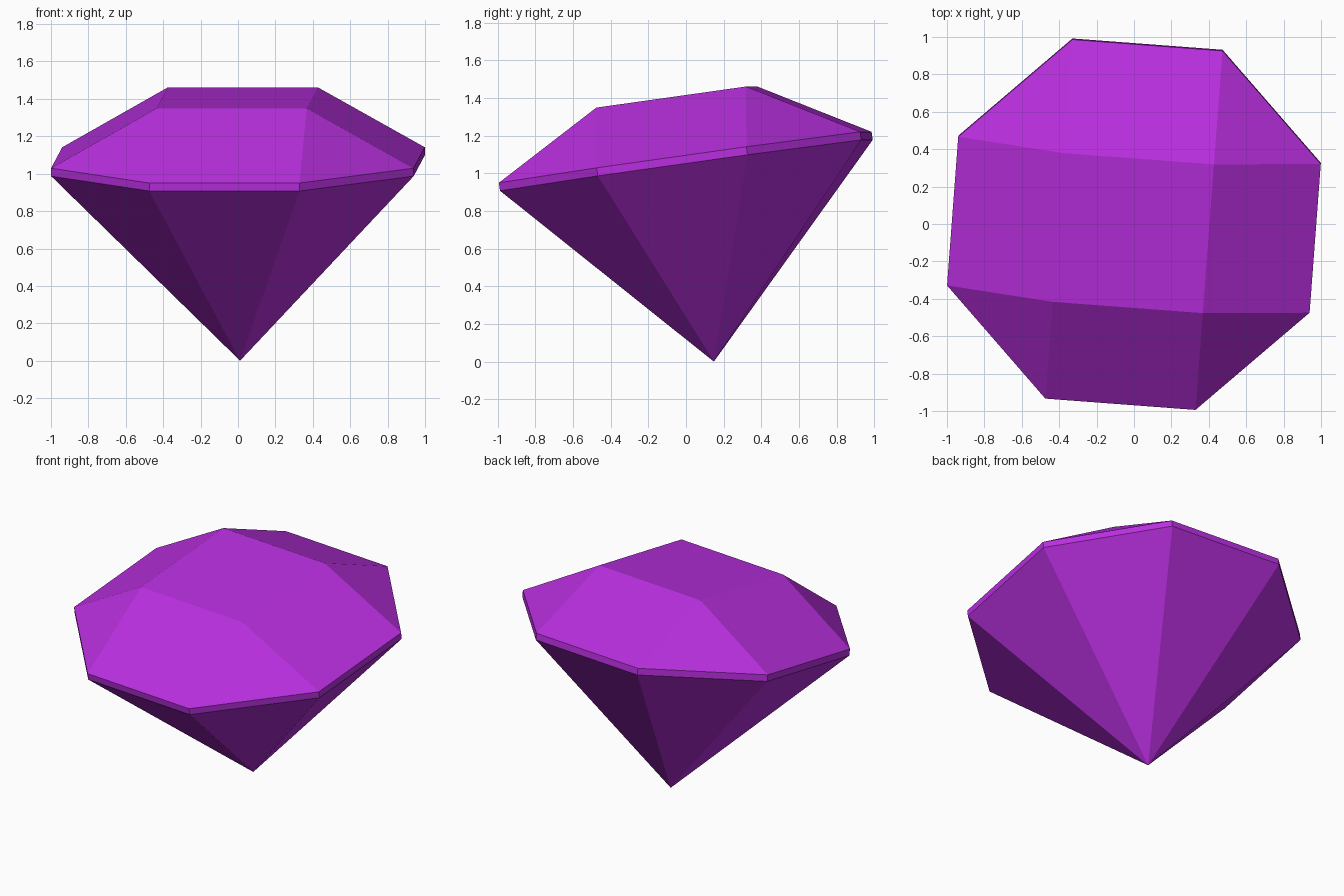
import bpy, bmesh, math
from mathutils import Matrix, Vector

if "Cube" in bpy.data.objects:
    bpy.data.objects.remove(bpy.data.objects["Cube"])

R = 1.052                      # girdle circumradius
HALF = R * math.sin(math.pi / 8)   # half an octagon edge
GIRDLE, TABLE, POINT = 0.043, 0.366, -1.053   # heights along the gem axis

bm = bmesh.new()


def octagon(z):
    return [bm.verts.new((R * math.cos(math.radians(22.5 + 45 * k)),
                          R * math.sin(math.radians(22.5 + 45 * k)), z))
            for k in range(8)]


low, up = octagon(0), octagon(GIRDLE)
tip = bm.verts.new((0, 0, POINT))
table = [bm.verts.new((x * HALF, y * HALF, TABLE))
         for x, y in ((1, 1), (-1, 1), (-1, -1), (1, -1))]

# pavilion (lower cone) and girdle band
for k in range(8):
    n = (k + 1) % 8
    bm.faces.new((low[n], low[k], tip))
    bm.faces.new((low[k], low[n], up[n], up[k]))

# crown: corner triangles, side facets and the square table
for j in range(4):
    a, b, c = up[2 * j], up[2 * j + 1], up[(2 * j + 2) % 8]
    bm.faces.new((a, b, table[j]))
    bm.faces.new((b, c, table[(j + 1) % 4], table[j]))
bm.faces.new(table)
bmesh.ops.recalc_face_normals(bm, faces=bm.faces[:])

# lean the gem back to front, turn it slightly, stand its point on the ground
pose = (Matrix.Rotation(math.radians(-4.3), 4, 'Z')
        @ Matrix.Rotation(math.radians(8), 4, 'X'))
bm.transform(pose)
bm.transform(Matrix.Translation(Vector((0, 0.002, -min(v.co.z for v in bm.verts)))))

mesh = bpy.data.meshes.new("gem")
bm.to_mesh(mesh)
bm.free()
mat = bpy.data.materials.new("purple")
mat.diffuse_color = (0.48, 0.028, 0.73, 1)
mat.use_nodes = True
mat.node_tree.nodes["Principled BSDF"].inputs["Base Color"].default_value = mat.diffuse_color
mesh.materials.append(mat)
gem = bpy.data.objects.new("gem", mesh)
bpy.context.collection.objects.link(gem)
